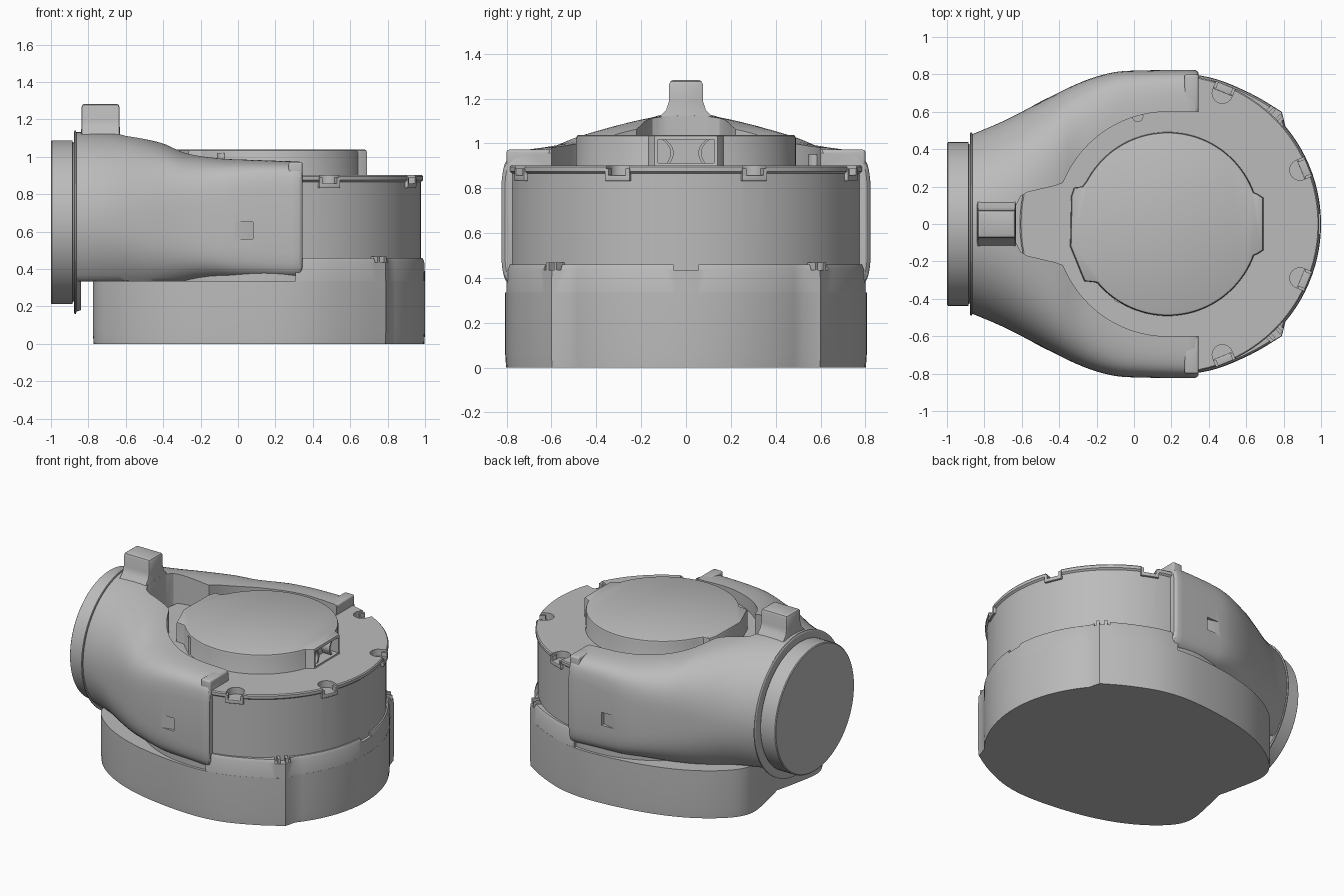
import bpy, bmesh, math
from mathutils import Vector, Matrix

if "Cube" in bpy.data.objects:
    bpy.data.objects.remove(bpy.data.objects["Cube"])

CX = 0.19  # drum axis
grey = bpy.data.materials.new("light_grey")
grey.diffuse_color = (0.5, 0.5, 0.5, 1)
grey.use_nodes = True
grey.node_tree.nodes["Principled BSDF"].inputs["Base Color"].default_value = grey.diffuse_color


def finish(bm, name):
    bmesh.ops.recalc_face_normals(bm, faces=bm.faces)
    me = bpy.data.meshes.new(name)
    bm.to_mesh(me)
    bm.free()
    ob = bpy.data.objects.new(name, me)
    bpy.context.collection.objects.link(ob)
    me.materials.append(grey)
    return ob


def loft(name, rings):
    """Skin a list of equal-length closed rings and cap both ends."""
    bm = bmesh.new()
    vs = [[bm.verts.new(p) for p in r] for r in rings]
    n = len(rings[0])
    for a, b in zip(vs, vs[1:]):
        for i in range(n):
            j = (i + 1) % n
            bm.faces.new((a[i], a[j], b[j], b[i]))
    bm.faces.new(vs[0])
    bm.faces.new(vs[-1])
    return finish(bm, name)


def stack(name, outline, levels, cx=CX):
    """Extrude an outline upward; levels are (z, scale about the axis)."""
    return loft(name, [[(cx + (x - cx) * s, y * s, z) for x, y in outline] for z, s in levels])


def box(name, lo, hi, angle=0.0, bevel=0.0):
    """Box given in axis-centred coordinates when angled, else in world space."""
    bm = bmesh.new()
    bmesh.ops.create_cube(bm, size=1)
    lo, hi = Vector(lo), Vector(hi)
    for v in bm.verts:
        v.co = (lo + hi) / 2 + v.co * (hi - lo)
    if angle is not None:
        bm.transform(Matrix.Translation((CX, 0, 0)) @ Matrix.Rotation(angle, 4, 'Z'))
    if bevel:
        bmesh.ops.bevel(bm, geom=bm.edges[:], offset=bevel, segments=3, profile=0.5, affect='EDGES')
    return finish(bm, name)


def arc(r, a0, a1, n, cx=CX):
    return [(cx + r * math.cos(math.radians(a0 + (a1 - a0) * i / n)),
             r * math.sin(math.radians(a0 + (a1 - a0) * i / n))) for i in range(n + 1)]


def cut(ob, cutters):
    for c in cutters:
        m = ob.modifiers.new("cut", 'BOOLEAN')
        m.operation, m.solver, m.object = 'DIFFERENCE', 'EXACT', c
        bpy.context.view_layer.objects.active = ob
        bpy.ops.object.modifier_apply(modifier=m.name)
        bpy.data.objects.remove(c)


def curve_through(pts, n=5):
    """Smooth curve through 2D points."""
    p = [Vector(q) for q in [pts[0]] + pts + [pts[-1]]]
    out = []
    for i in range(1, len(p) - 2):
        a, b, c, d = p[i - 1:i + 3]
        for k in range(n):
            t = k / n
            v = 0.5 * (2 * b + (c - a) * t + (2 * a - 5 * b + 4 * c - d) * t * t
                       + (3 * b - a - 3 * c + d) * t ** 3)
            out.append((v.x, v.y))
    return out + [pts[-1]]


def table(x, pts):
    """Smoothly interpolate a short (x, value) table."""
    c = curve_through(pts, 8)
    for (x0, v0), (x1, v1) in zip(c, c[1:]):
        if x <= x1:
            return v0 + (v1 - v0) * max(0, (x - x0) / (x1 - x0))
    return c[-1][1]


def disc_x(name, rings, zc=0.65):
    return loft(name, [[(x, r * math.cos(2 * math.pi * i / 72), zc + r * math.sin(2 * math.pi * i / 72))
                        for i in range(72)] for x, r in rings])


# Base: round front with two corners, waisted rear edge
half = curve_through([(0.79, 0.6), (0.62, 0.7), (0.4, 0.785), (0.15, 0.805), (-0.2, 0.76), (-0.48, 0.665),
                      (-0.69, 0.52), (-0.775, 0.37), (-0.745, 0.15), (-0.71, 0)])
front = arc(0.81, -40, 40, 24)
outline = front + half + [(x, -y) for x, y in reversed(half[:-1])]
stack("base", outline, [(0, 0.995), (0.06, 1), (0.335, 1)])

# Base collar: taller forward part of the base
side = [p for p in half if p[0] > 0.3]
collar_outline = front + side + [(x, -y) for x, y in reversed(side)]
collar = stack("base_collar", collar_outline, [(0.3, 1), (0.44, 0.997), (0.46, 0.985)])
cut(collar, [box("notch", (0.7, -w, 0.435), (1.0, w, 0.6), math.radians(a))
             for a, w in ((0, 0.055), (46, 0.05), (-46, 0.05))])
for s in (-1, 1):
    for k in (-0.025, 0.025):
        box("base_clip", (0.78, k - 0.009, 0.42), (0.835, k + 0.009, 0.468), math.radians(46 * s))

# Upper drum with top lip and clip notches
drum = stack("upper_drum", arc(0.8, 0, 356.25, 95),
             [(0.3, 0.985), (0.865, 0.985), (0.875, 1), (0.895, 1), (0.902, 0.992)])
clip_angles = [math.radians(a) for a in (22.5, 68, -22.5, -68)]
notches = []
for a in clip_angles:
    px, py = CX + 0.755 * math.cos(a), 0.755 * math.sin(a)
    notches.append(stack("notch", [(px + x, py + y) for x, y in arc(0.055, 0, 345, 23, 0)],
                         [(0.855, 1), (1, 1)]))
    notches.append(box("notch", (0.755, -0.055, 0.855), (0.9, 0.055, 1), a))
cut(drum, notches)
for a in clip_angles:
    box("drum_clip_plate", (0.76, -0.06, 0.832), (0.802, 0.06, 0.858), a, 0.004)
    for k in (-0.05, 0.05):
        box("drum_clip_hook", (0.765, k - 0.009, 0.84), (0.802, k + 0.009, 0.888), a)

# Raised cap with front tab, pocket and rear shoulder
cap_outline = ([(0.69, -0.14), (0.69, 0.14), (0.66, 0.16)] + arc(0.49, 20, 152, 40, 0.18)
               + [(-0.275, 0.2), (-0.32, 0.195), (-0.335, 0.15), (-0.34, -0.12), (-0.265, -0.305), (-0.215, -0.31)]
               + arc(0.49, 220, 340, 36, 0.18) + [(0.66, -0.16)])
cap = stack("cap", cap_outline, [(0.89, 1.015), (0.905, 1), (1.022, 1), (1.034, 0.992), (1.038, 0.975)])
cut(cap, [box("pocket", (0.61, -0.125, 0.912), (0.8, 0.125, 1.018), None)])
for s in (-1, 1):  # curved ribs inside the pocket
    rib = curve_through([(0.075, 0.905), (0.055, 0.95), (0.065, 0.99), (0.1, 1.025)])
    ring = rib + [(y + 0.014, z) for y, z in reversed(rib)]
    loft("pocket_rib", [[(x, s * y, z) for y, z in ring] for x in (0.6, 0.67)])
for x, y, h in ((-0.08, -0.39, 1.02), (0.02, 0.575, 0.95)):
    stack("cap_post", arc(0.03, 0, 345, 23, x), [(0.89, 1), (h, 1)], x) \
        .location = (0, y, 0)

# Inlet pipe and flange
disc_x("inlet_pipe", [(-1, 0.432), (-0.995, 0.438), (-0.885, 0.438), (-0.883, 0.425), (-0.84, 0.425)])
disc_x("inlet_flange", [(-0.878, 0.482), (-0.873, 0.49), (-0.866, 0.49), (-0.864, 0.478), (-0.84, 0.47)])

# Cowl: round at the inlet, boxy at the arms
W = [(-0.87, 0.478), (-0.7, 0.55), (-0.5, 0.652), (-0.3, 0.752), (-0.12, 0.812), (0.05, 0.826), (0.345, 0.83)]
T = [(-0.87, 1.132), (-0.64, 1.125), (-0.42, 1.08), (-0.28, 1.025), (-0.1, 0.995), (0.1, 0.985), (0.345, 0.975)]
N = [(-0.87, 2.0), (-0.6, 2.4), (-0.3, 4.0), (0, 8.0), (0.345, 11.0)]
B = [(-0.87, 0.48), (-0.5, 0.44), (-0.2, 0.34), (0, 0.32), (0.345, 0.315)]


def cowl_ring(x, shrink=0.0):
    w, t, n, b = (table(x, q) for q in (W, T, N, B))
    ring = []
    for i in range(96):
        a = 2 * math.pi * (i + 0.5) / 96
        c, s = math.cos(a), math.sin(a)
        h = (t - 0.65 if s > 0 else b) - shrink
        y = (w - shrink) * math.copysign(abs(c) ** (2 / n), c)
        z = 0.65 + h * math.copysign(abs(s) ** (2 / n), s)
        # soft bulge of the side wall, flat underside
        y *= 1 - 0.07 * abs((z - 0.65) / 0.5) ** 2 * min(1, (n - 2) / 4)
        ring.append((x, y, max(z, 0.333 + shrink)))
    return ring


xs = [-0.868 + i * (0.325 + 0.868) / 30 for i in range(31)]
rings = [cowl_ring(x) for x in xs] + [cowl_ring(0.337, 0.005), cowl_ring(0.345, 0.016)]
cowl = loft("cowl", rings)
neck = [(-0.38, 0.22), (-0.42, 0.205), (-0.57, 0.17), (-0.605, 0.15), (-0.63, 0.1)]
half_open = [(0.6, 0.6), (0.18, 0.6)] + arc(0.6, 94, 154, 24, 0.18) + neck
opening = stack("opening", half_open + [(x, -y) for x, y in reversed(half_open)],
                [(0.885, 1), (1.6, 1)])
windows = []
for s in (-1, 1):  # wedge-shaped side recesses
    sec = [(-0.04, 0.826), (0.08, 0.795), (0.08, 0.95), (-0.04, 0.95)]
    windows.append(loft("window", [[(x, s * y, z) for x, y in sec] for z in (0.56, 0.65)]))
cut(cowl, [opening] + windows)

# Arm end pads
for s in (-1, 1):
    ys = sorted((s * 0.605, s * 0.8))
    box("arm_pad", (0.27, ys[0], 0.88), (0.345, ys[1], 0.972), None, 0.012)

# Latch handle on a flared foot
hx, hw = -0.735, 0.075
loft("latch_handle", [[(hx + sx * lx, sy * w, z) for sx, sy in
                       ((-1, -0.88), (-0.96, -1), (0.96, -1), (1, -0.88), (1, 0.88), (0.96, 1), (-0.96, 1), (-1, 0.88))]
                      for z, w, lx in ((1.03, 0.17, 0.105), (1.11, 0.125, 0.105), (1.15, 0.088, 0.103),
                                       (1.19, hw, 0.102), (1.265, hw, 0.102), (1.277, hw - 0.006, 0.097),
                                       (1.282, hw - 0.015, 0.088))])

# Smooth shading with crisp edges
bpy.ops.object.select_all(action='DESELECT')
for ob in bpy.context.scene.objects:
    ob.select_set(True)
    bpy.context.view_layer.objects.active = ob
bpy.ops.object.shade_smooth_by_angle(angle=math.radians(32))
